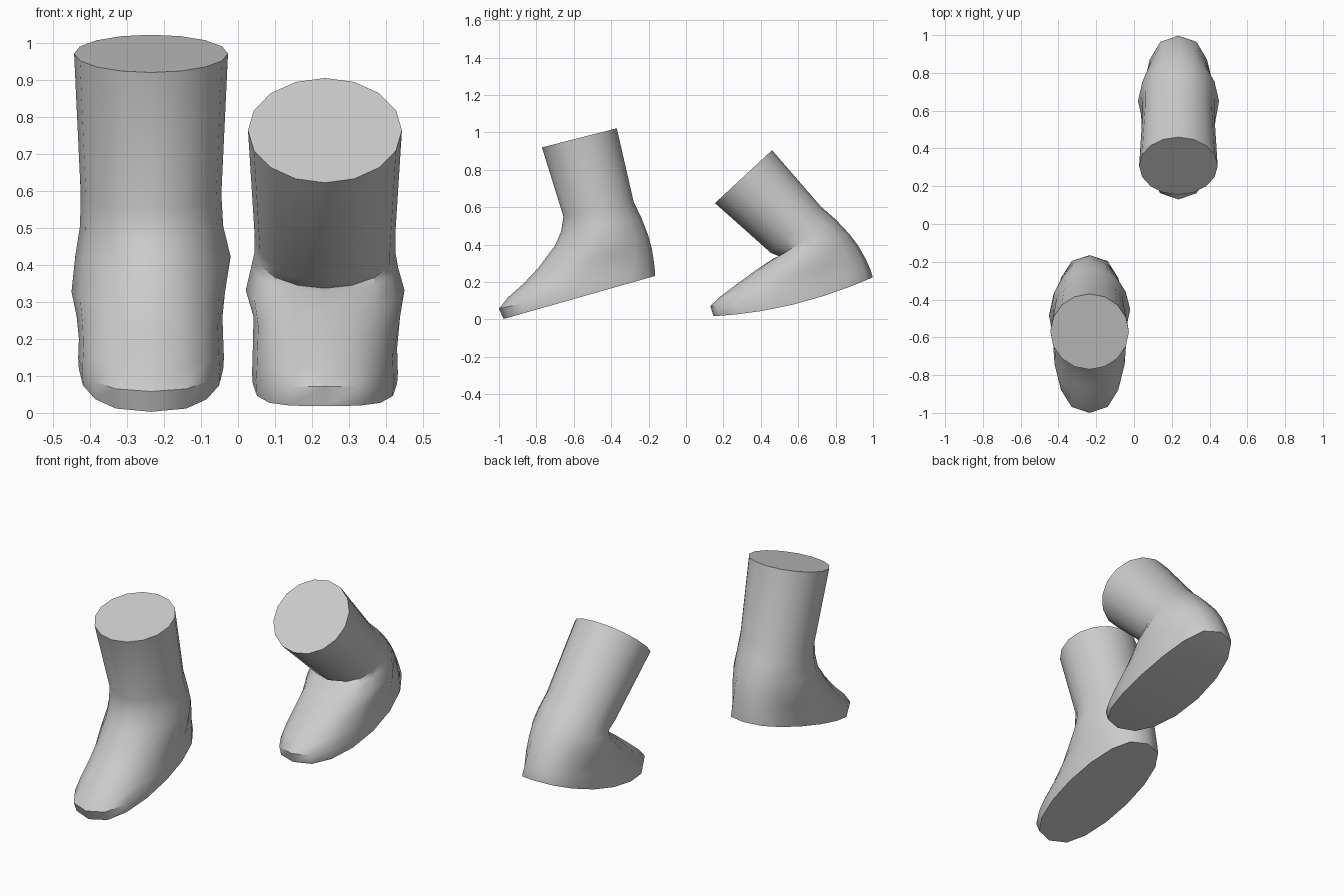
import bpy, bmesh, math

if "Cube" in bpy.data.objects:
    bpy.data.objects.remove(bpy.data.objects["Cube"])

SIDES = 16


def ring_points(cx, side, front, back, width, sag, bump_in, bump_out, power):
    """Tilted oval ring spanning front to back (y, z), widened at the ankle."""
    pts = []
    for i in range(SIDES):
        a = 2 * math.pi * i / SIDES
        c, s = math.cos(a), math.sin(a)
        f = (1 + c) / 2
        x = width * math.copysign(abs(s) ** power, s)
        if abs(s) > 0.9:
            bump = bump_out if s * side > 0 else bump_in
            x += math.copysign(bump * (1 if abs(s) > 0.99 else 0.55), s)
        y = front[0] * f + back[0] * (1 - f)
        z = front[1] * f + back[1] * (1 - f) + sag * (1 - c * c)
        pts.append((cx + x, y, z))
    return pts


def boot(name, cx, side, rings):
    bm = bmesh.new()
    loops = []
    for r in rings:
        loops.append([bm.verts.new(p) for p in ring_points(cx, side, *r)])
    for lo, hi in zip(loops, loops[1:]):
        for i in range(SIDES):
            j = (i + 1) % SIDES
            bm.faces.new((lo[i], lo[j], hi[j], hi[i]))
    # leg opening cap
    bm.faces.new(loops[-1])
    # sole cap in cross strips, so it can bend
    b = loops[0]
    h = SIDES // 2
    bm.faces.new((b[0], b[1], b[-1]))
    bm.faces.new((b[h], b[h - 1], b[h + 1]))
    for i in range(1, h - 1):
        bm.faces.new((b[i], b[i + 1], b[-i - 1], b[-i]))
    bmesh.ops.recalc_face_normals(bm, faces=bm.faces[:])
    me = bpy.data.meshes.new(name)
    bm.to_mesh(me)
    bm.free()
    ob = bpy.data.objects.new(name, me)
    bpy.context.collection.objects.link(ob)
    bpy.ops.object.select_all(action='DESELECT')
    ob.select_set(True)
    bpy.context.view_layer.objects.active = ob
    bpy.ops.object.shade_smooth_by_angle(angle=math.radians(42))
    return ob


# ring: front (y, z), back (y, z), half width, sag, inner bump, outer bump, squareness
boot("front_boot", -0.235, -1, [
    ((-0.975, 0.003), (-0.165, 0.233), 0.195, 0, 0, 0, 0.75),
    ((-1.0, 0.058), (-0.165, 0.240), 0.197, 0, 0, 0, 0.75),
    ((-0.95, 0.12), (-0.168, 0.28), 0.195, 0, 0, 0, 0.8),
    ((-0.87, 0.19), (-0.175, 0.33), 0.193, 0, 0, 0.008, 0.85),
    ((-0.79, 0.275), (-0.183, 0.38), 0.192, 0, 0.008, 0.023, 0.9),
    ((-0.70, 0.395), (-0.202, 0.45), 0.19, 0, 0.025, 0.015, 0.95),
    ((-0.668, 0.47), (-0.237, 0.54), 0.19, 0, 0.005, 0.002, 1),
    ((-0.655, 0.55), (-0.28, 0.63), 0.19, 0, 0, 0, 1),
    ((-0.77, 0.92), (-0.37, 1.022), 0.208, 0, 0, 0, 1),
])

boot("back_boot", 0.235, 1, [
    ((0.147, 0.018), (0.997, 0.225), 0.195, -0.042, 0, 0, 0.75),
    ((0.13, 0.072), (0.997, 0.232), 0.197, -0.045, 0, 0, 0.75),
    ((0.18, 0.12), (0.985, 0.27), 0.195, -0.02, 0, 0, 0.8),
    ((0.28, 0.195), (0.96, 0.325), 0.193, 0, 0, 0.01, 0.85),
    ((0.38, 0.268), (0.92, 0.395), 0.192, 0, 0.022, 0.023, 0.9),
    ((0.47, 0.328), (0.875, 0.455), 0.19, 0, 0.01, 0.008, 0.95),
    ((0.50, 0.337), (0.80, 0.535), 0.19, 0, 0, 0, 1),
    ((0.455, 0.355), (0.72, 0.605), 0.19, 0, 0, 0, 1),
    ((0.155, 0.622), (0.46, 0.905), 0.208, 0, 0, 0, 1),
])
